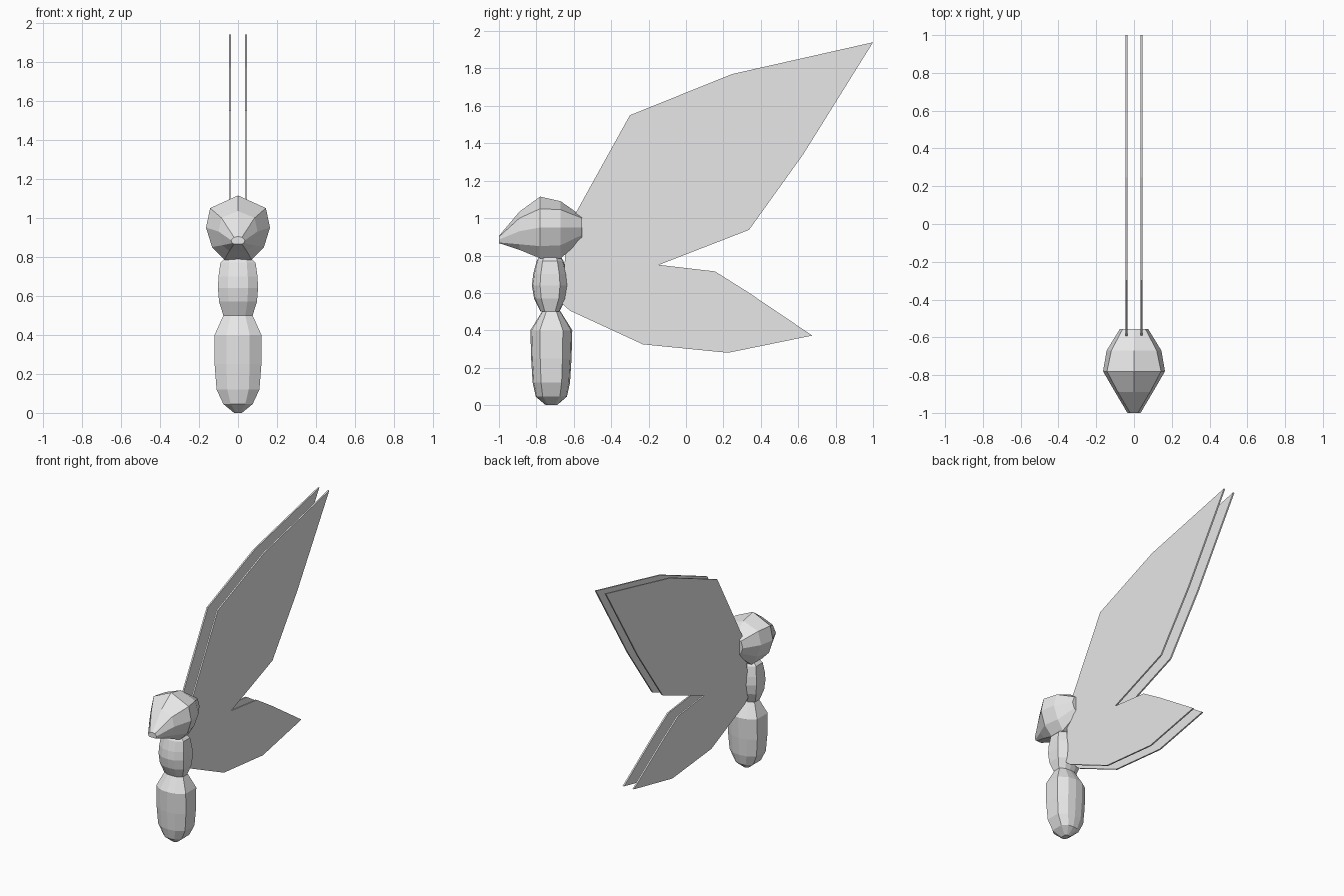
import bpy
import bmesh

cube = bpy.data.objects.get("Cube")
if cube:
    bpy.data.objects.remove(cube, do_unlink=True)

# Single plain grey for every part
grey = bpy.data.materials.new("plain_grey")
grey.use_nodes = True
grey.diffuse_color = (0.8, 0.8, 0.8, 1)
grey.node_tree.nodes["Principled BSDF"].inputs["Base Color"].default_value = grey.diffuse_color


def finish(bm, name):
    """Turn a bmesh into a flat shaded object with outward normals."""
    bmesh.ops.recalc_face_normals(bm, faces=bm.faces[:])
    mesh = bpy.data.meshes.new(name)
    bm.to_mesh(mesh)
    bm.free()
    mesh.materials.append(grey)
    part = bpy.data.objects.new(name, mesh)
    bpy.context.collection.objects.link(part)
    return part


def loft(name, rings):
    """Skin a list of closed point rings and cap both ends."""
    bm = bmesh.new()
    loops = [[bm.verts.new(point) for point in ring] for ring in rings]
    count = len(loops[0])
    for lower, upper in zip(loops, loops[1:]):
        for i in range(count):
            j = (i + 1) % count
            bm.faces.new((lower[i], lower[j], upper[j], upper[i]))
    bm.faces.new(loops[0])
    bm.faces.new(loops[-1])
    return finish(bm, name)


def mirrored(half):
    """Complete a half section, whose first point is on the centre line."""
    return half + [(-x, v) for x, v in reversed(half) if x > 0]


# Ten sided body section, flat on the flanks and pointed front and back
body_section = mirrored([(0, 1), (0.5, 0.93), (1, 0.55),
                         (1, -0.55), (0.5, -0.93), (0, -1)])


def body_part(name, centre, profile):
    """Profile rows hold height, half width and half depth."""
    loft(name, [[(x * width, centre + y * depth, height) for x, y in body_section]
                for height, width, depth in profile])


# Abdomen
body_part("abdomen", -0.72, [
    (0, 0.02, 0.03), (0.045, 0.075, 0.083), (0.12, 0.11, 0.1),
    (0.25, 0.12, 0.108), (0.4, 0.12, 0.112), (0.5, 0.075, 0.05)])

# Thorax
body_part("thorax", -0.727, [
    (0.5, 0.075, 0.05), (0.57, 0.097, 0.085), (0.64, 0.103, 0.097),
    (0.7, 0.1, 0.09), (0.77, 0.09, 0.072), (0.79, 0.07, 0.06)])

# Head: sections run from the snout to the back of the skull
head_sections = {
    -1.0: [(0, 0.905), (0.02, 0.9), (0.035, 0.885), (0.03, 0.87), (0.02, 0.866)],
    -0.89: [(0, 1.035), (0.085, 1.0), (0.1, 0.93), (0.08, 0.86), (0.045, 0.83)],
    -0.78: [(0, 1.115), (0.143, 1.05), (0.164, 0.95), (0.133, 0.85), (0.07, 0.785)],
    -0.67: [(0, 1.09), (0.12, 1.045), (0.145, 0.95), (0.11, 0.855), (0.065, 0.785)],
    -0.556: [(0, 1.01), (0.06, 1.0), (0.075, 0.95), (0.06, 0.91), (0.03, 0.885)],
}
loft("head", [[(x, y, z) for x, z in mirrored(half)]
              for y, half in head_sections.items()])

# Wings: one thin plate on each side, fore and hind wing in one outline
wing_outline = [
    (-0.64, 0.93), (-0.588, 1.03), (-0.3, 1.55), (0.246, 1.77), (1.0, 1.94),
    (0.626, 1.34), (0.337, 0.937), (-0.145, 0.75), (0.155, 0.715),
    (0.33, 0.605), (0.675, 0.372), (0.225, 0.28), (-0.23, 0.325),
    (-0.62, 0.505), (-0.66, 0.54)]
for side, label in ((1, "left"), (-1, "right")):
    loft(label + "_wing", [[(side * x, y, z) for y, z in wing_outline]
                           for x in (0.035, 0.046)])
